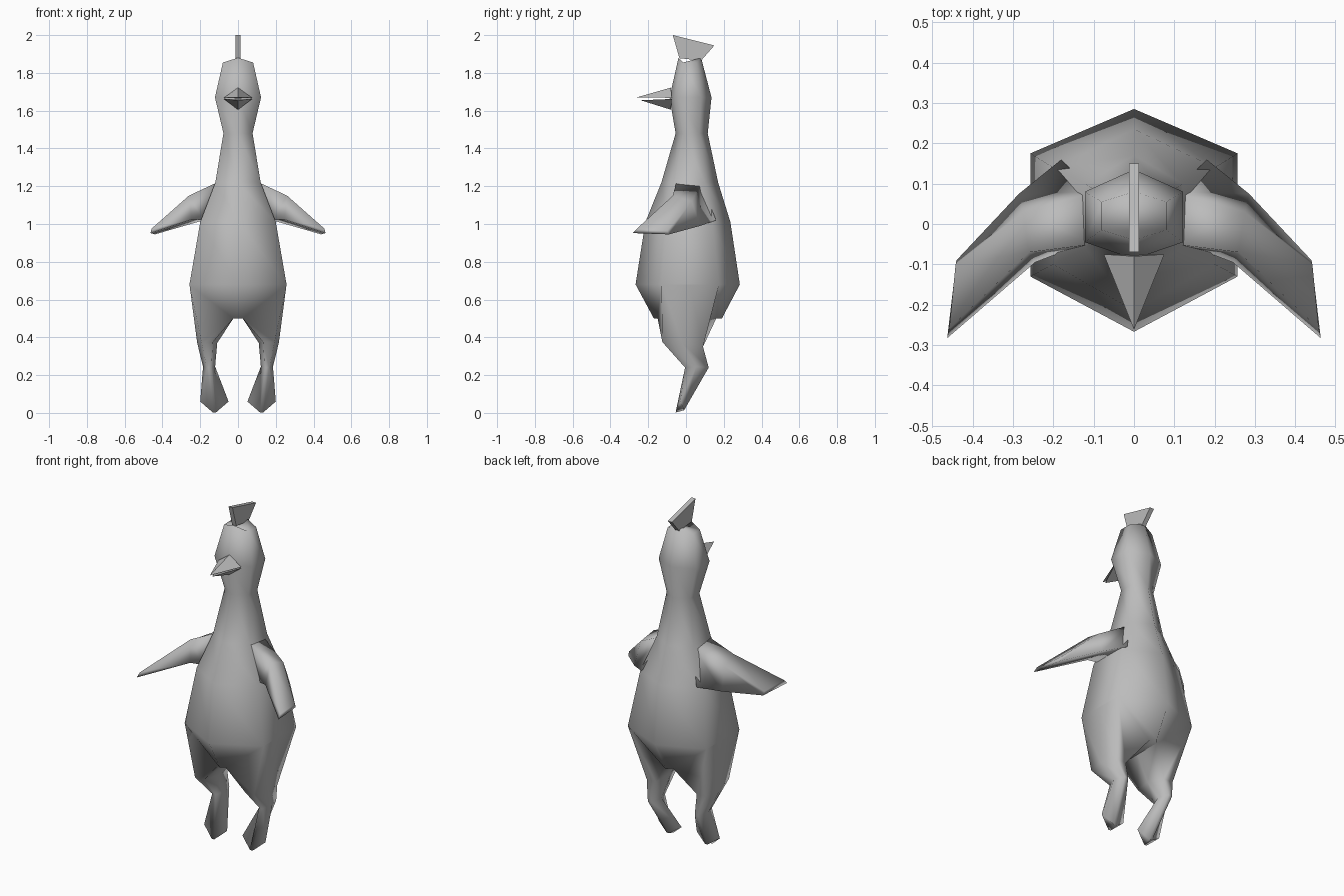
import bpy
import bmesh

cube = bpy.data.objects.get("Cube")
if cube:
    bpy.data.objects.remove(cube)

grey = bpy.data.materials.new("plain grey")
grey.use_nodes = True
COLOUR = (0.5, 0.5, 0.5, 1)
grey.diffuse_color = COLOUR
grey.node_tree.nodes["Principled BSDF"].inputs["Base Color"].default_value = COLOUR


def finish(bm, name, smooth):
    bmesh.ops.remove_doubles(bm, verts=bm.verts, dist=0.0005)
    bmesh.ops.recalc_face_normals(bm, faces=bm.faces)
    for face in bm.faces:
        face.smooth = smooth
    mesh = bpy.data.meshes.new(name)
    bm.to_mesh(mesh)
    bm.free()
    mesh.materials.append(grey)
    obj = bpy.data.objects.new(name, mesh)
    bpy.context.collection.objects.link(obj)
    return obj


def loft(bm, rings, cap_start=True, cap_end=True, skip=()):
    """Bridge matching loops of points; skip leaves out sides of the last band."""
    loops = [[bm.verts.new(p) for p in ring] for ring in rings]
    n = len(loops[0])
    for k, (a, b) in enumerate(zip(loops, loops[1:])):
        for i in range(n):
            if k == len(loops) - 2 and i in skip:
                continue
            j = (i + 1) % n
            bm.faces.new((a[i], a[j], b[j], b[i]))
    if cap_start:
        bm.faces.new(loops[0])
    if cap_end:
        bm.faces.new(loops[-1])
    return loops


def mirrored(points, side):
    return [(side * x, y, z) for x, y, z in points]


def hexagon(hw, front, cf, cb, back, z, corner_z=None):
    """Six-sided ring with a point at the front and the back."""
    cz = z if corner_z is None else corner_z
    return [(0, front, z), (hw, cf, cz), (hw, cb, cz),
            (0, back, z), (-hw, cb, cz), (-hw, cf, cz)]


# Head, neck, torso and belly, open at the sides where the legs grow out
body = bmesh.new()
loft(body, [
    hexagon(0.08, -0.04, -0.015, 0.055, 0.08, 1.88, 1.855),
    hexagon(0.122, -0.087, -0.045, 0.08, 0.135, 1.67),
    hexagon(0.077, -0.055, -0.015, 0.07, 0.115, 1.48),
    hexagon(0.12, -0.13, -0.06, 0.10, 0.17, 1.22),
    hexagon(0.20, -0.215, -0.10, 0.14, 0.235, 1.01),
    hexagon(0.257, -0.267, -0.13, 0.175, 0.285, 0.68),
    hexagon(0.025, -0.17, -0.15, 0.16, 0.19, 0.50),
], skip=(1, 4))


def leg_ring(cx, hw, edge, front, mid, back, zf, zm, zb):
    """Ring running outer front, outer middle, outer back, then the inner side."""
    return [(cx + edge, front, zf), (cx + hw, mid, zm), (cx + edge, back, zb),
            (cx - edge, back, zb), (cx - hw, mid, zm), (cx - edge, front, zf)]


# Legs: thigh, knee and pointed foot
thigh_top = [(0.257, -0.13, 0.68), (0.257, 0.02, 0.68), (0.257, 0.175, 0.68),
             (0.025, 0.16, 0.50), (0.025, 0.0, 0.50), (0.025, -0.15, 0.50)]
leg_rings = [
    thigh_top,
    leg_ring(0.163, 0.053, 0.03, -0.125, -0.02, 0.09, 0.375, 0.37, 0.35),
    leg_ring(0.153, 0.032, 0.012, -0.005, 0.055, 0.12, 0.24, 0.245, 0.24),
    leg_ring(0.125, 0.075, 0.008, -0.055, -0.03, -0.01, 0.002, 0.06, 0.014),
]
for side in (1, -1):
    loft(body, [mirrored(r, side) for r in leg_rings], cap_start=False)
finish(body, "body_and_legs", True)

# Wings: shoulder, elbow and thin swept tip
wing_rings = [
    [(0.10, -0.05, 1.225), (0.10, 0.08, 1.215), (0.18, 0.16, 1.02), (0.18, -0.07, 1.02)],
    [(0.26, -0.07, 1.15), (0.275, 0.03, 1.12), (0.285, 0.075, 0.99), (0.245, -0.095, 1.025)],
    [(0.458, -0.26, 0.975), (0.442, -0.10, 0.965), (0.44, -0.09, 0.945), (0.463, -0.283, 0.952)],
]
for side, label in ((1, "left_wing"), (-1, "right_wing")):
    wing = bmesh.new()
    loft(wing, [mirrored(r, side) for r in wing_rings])
    finish(wing, label, True)


# Beak: upper and lower wedges meeting near the tip
def beak_half(name, ridge_z, corner_z, tip_y, tip_z):
    bm = bmesh.new()
    base = [(-0.075, -0.075, corner_z), (0, -0.08, ridge_z), (0.075, -0.075, corner_z)]
    left, ridge, right, tip = [bm.verts.new(p) for p in base + [(0, tip_y, tip_z)]]
    for face in ((left, ridge, tip), (ridge, right, tip),
                 (right, left, tip), (left, right, ridge)):
        bm.faces.new(face)
    finish(bm, name, False)


beak_half("upper_beak", 1.722, 1.668, -0.262, 1.67)
beak_half("lower_beak", 1.605, 1.662, -0.24, 1.655)

# Crest: thin flared plate on top of the head
profile = [(-0.07, 2.0), (0.15, 1.945), (0.08, 1.865), (-0.035, 1.878)]
crest = bmesh.new()
loft(crest, [[(x, y, z) for y, z in profile] for x in (-0.013, 0.013)])
finish(crest, "crest", False)
